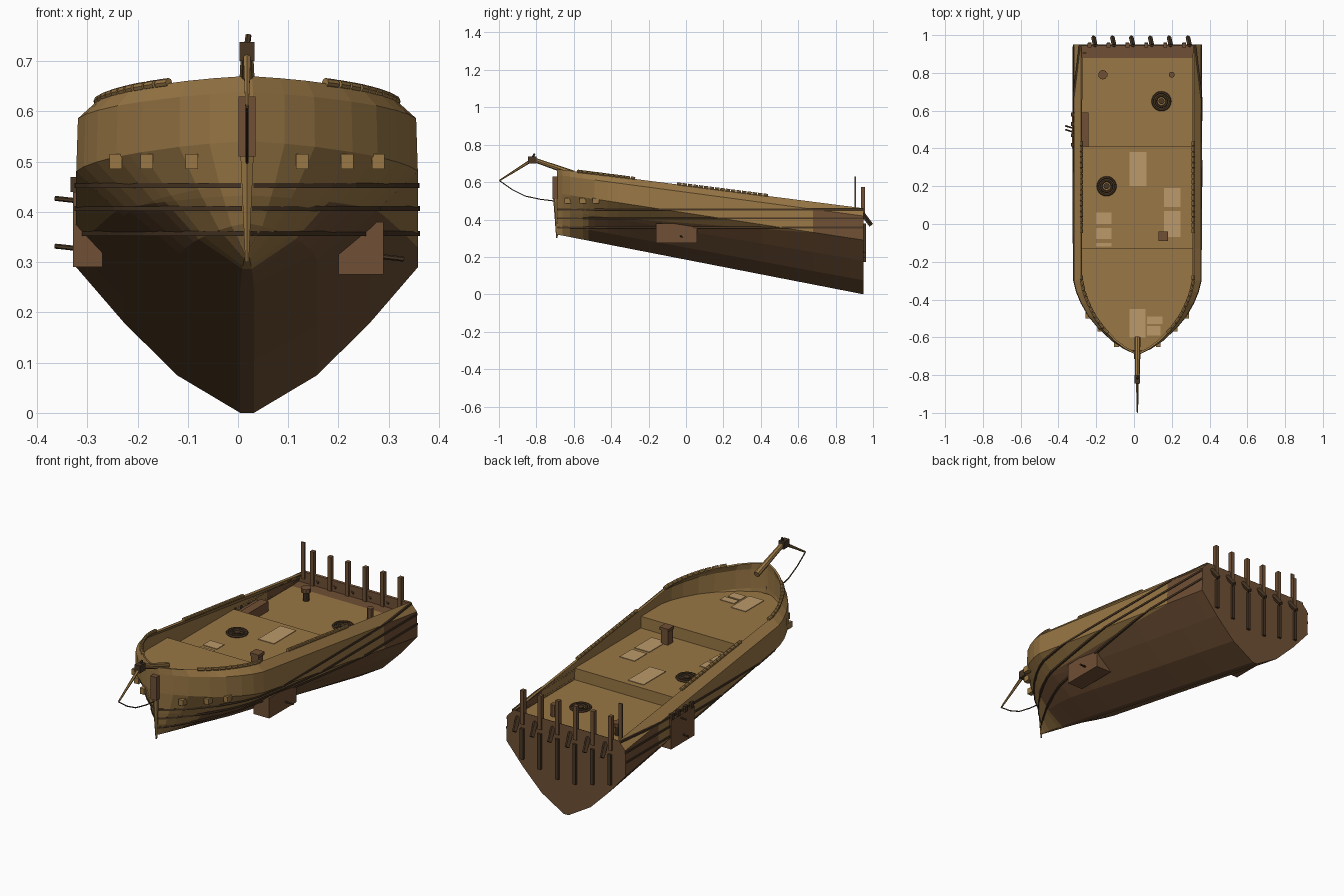
import bpy, bmesh, math
from mathutils import Vector

if "Cube" in bpy.data.objects:
    bpy.data.objects.remove(bpy.data.objects["Cube"])


def material(name, rgb):
    m = bpy.data.materials.new(name)
    m.use_nodes = True
    m.diffuse_color = (*rgb, 1)
    m.node_tree.nodes["Principled BSDF"].inputs["Base Color"].default_value = (*rgb, 1)
    return m


TAN = material("tan planks", (0.32, 0.185, 0.06))
BROWN = material("brown timber", (0.162, 0.08, 0.035))
DARK = material("dark fittings", (0.065, 0.037, 0.018))
PALE = material("pale planks", (0.5, 0.32, 0.145))
CX = 0.018          # centreline of the hull
BOW, STERN = -0.69, 0.95

# Plan outline (y, half width) and section shape (height share, width share)
PLAN = [(BOW, 0.012), (-0.66, 0.075), (-0.62, 0.135), (-0.55, 0.21), (-0.49, 0.26), (-0.42, 0.30),
        (-0.36, 0.325), (-0.3, 0.34), (-0.13, 0.34), (0.41, 0.34), (0.88, 0.34), (STERN, 0.34)]
SECTION = [(0, 0.04), (0.163, 0.41), (0.39, 0.72), (0.63, 1), (0.91, 0.99), (1, 0.88)]


def lerp_table(table, t):
    for (a, u), (b, v) in zip(table, table[1:]):
        if t <= b:
            return u + (v - u) * (t - a) / (b - a)
    return table[-1][1]


def rail_z(y):
    return 0.67 - 0.128 * (y - BOW)


def keel_z(y):
    return 0.195 * (STERN - y)


def half_width(y, z):
    f = (z - keel_z(y)) / (rail_z(y) - keel_z(y))
    return lerp_table(PLAN, y) * lerp_table(SECTION, min(max(f, 0), 1))


def finish(bm, name, mats):
    me = bpy.data.meshes.new(name)
    bm.to_mesh(me)
    bm.free()
    for m in mats:
        me.materials.append(m)
    ob = bpy.data.objects.new(name, me)
    bpy.context.collection.objects.link(ob)
    return ob


def grid(bm, rows):
    verts = [[bm.verts.new(p) for p in row] for row in rows]
    for r, s in zip(verts, verts[1:]):
        for i in range(len(r) - 1):
            bm.faces.new((r[i], r[i + 1], s[i + 1], s[i]))
    return verts


def box(name, x, y, z, mat):
    bm = bmesh.new()
    bmesh.ops.create_cube(bm, size=1)
    for v in bm.verts:
        v.co = [lo + (c + 0.5) * (hi - lo) for c, (lo, hi) in zip(v.co, (x, y, z))]
    return finish(bm, name, [mat])


def rod(name, a, b, r, mat, sides=8, r2=None):
    a, b = Vector(a), Vector(b)
    bm = bmesh.new()
    bmesh.ops.create_cone(bm, cap_ends=True, segments=sides, radius1=r,
                          radius2=r if r2 is None else r2, depth=(b - a).length)
    ob = finish(bm, name, [mat])
    ob.location = (a + b) / 2
    ob.rotation_euler = (b - a).to_track_quat('Z', 'Y').to_euler()
    return ob


# Hull shell with a flat transom
bm = bmesh.new()
rows = []
for y, w in PLAN:
    k, h = keel_z(y), rail_z(y) - keel_z(y)
    side = [(w * s, k + h * f) for f, s in SECTION]
    rows.append([(CX - x, y, z) for x, z in reversed(side)] + [(CX + x, y, z) for x, z in side])
verts = grid(bm, rows)
bm.faces.new(verts[-1])
bm.faces.new(verts[0])
for co, no in (((0, -0.52, 0.42), (0, 0.075, 1)), ((0, 0.68, 0), (0, 1, 0)), ((0, -0.52, 0), (0, 1, 0))):
    bmesh.ops.bisect_plane(bm, geom=bm.verts[:] + bm.edges[:] + bm.faces[:], plane_co=co, plane_no=no)
bmesh.ops.recalc_face_normals(bm, faces=bm.faces[:])
for f in bm.faces:
    c = f.calc_center_median()
    low = c.z < 0.42 - 0.075 * (c.y + 0.52)
    aft = c.y > 0.68 and c.z < rail_z(c.y) - 0.03
    f.material_index = int(c.y > -0.52 and (low or aft))
hull = finish(bm, "hull", [TAN, BROWN])
thick = hull.modifiers.new("planking", 'SOLIDIFY')
thick.thickness = 0.01
thick.offset = -1

# Three stepped decks, each with a riser on its aft edge
for name, y0, y1, z in (("fore_deck", -0.67, -0.13, 0.52), ("main_deck", -0.13, 0.41, 0.46),
                        ("aft_deck", 0.41, 0.945, 0.40)):
    ys = [y0] + [y for y, _ in PLAN if y0 < y < y1] + [y1]
    path = [(y, z) for y in ys] + [(y1, z - 0.065)]
    bm = bmesh.new()
    grid(bm, [[(CX - half_width(y, h) + 0.004, y, h), (CX + half_width(y, h) - 0.004, y, h)]
              for y, h in path])
    for f in bm.faces:
        f.material_index = int(f.calc_center_median().y > 0.88)
    bmesh.ops.recalc_face_normals(bm, faces=bm.faces[:])
    if bm.faces[0:1] and next(iter(bm.faces)).normal.z < 0:
        bmesh.ops.reverse_faces(bm, faces=bm.faces[:])
    finish(bm, name, [TAN, BROWN])

# Level wales around the hull
for z in (0.357, 0.407, 0.453):
    for s in (-1, 1):
        bm = bmesh.new()
        ys = [y for y, _ in PLAN] + [0.05, 0.2, 0.55, 0.7]
        rows = []
        for y in sorted(ys):
            w, h = half_width(y, z), 0.005
            rows.append([(CX + s * (w + d), y, z + e) for d, e in
                         ((-0.01, -h), (0.004, -h), (0.004, h), (-0.01, h))])
        grid(bm, rows)
        bmesh.ops.recalc_face_normals(bm, faces=bm.faces[:])
        finish(bm, "wale", [DARK])

# Segmented rope rails on the gunwales, and ledges on the bow
for s in (-1, 1):
    for y0, y1 in ((-0.58, -0.27), (-0.05, 0.44)):
        n = int((y1 - y0) / 0.028)
        for i in range(n):
            ends = []
            for t in (i + 0.08, i + 0.92):
                y = y0 + (y1 - y0) * t / n
                ends.append((CX + s * (half_width(y, rail_z(y)) - 0.003), y, rail_z(y) + 0.002))
            rod("rail_segment", *ends, 0.009, TAN)
    for y in (-0.63, -0.55, -0.48):
        w = CX + s * (half_width(y, 0.5) - 0.01)
        box("bow_ledge", sorted((w, w + s * 0.025)), (y - 0.02, y + 0.015), (0.485, 0.515), TAN)

# Stem, bowsprit and its stay
rod("stem_post", (CX, BOW, 0.3), (CX, BOW - 0.006, 0.55), 0.004, TAN, 6, 0.017)
box("stem_block", (CX - 0.017, CX + 0.017), (-0.715, -0.685), (0.51, 0.63), BROWN)
rod("bowsprit", (CX, -0.6, 0.645), (CX, -0.82, 0.722), 0.016, TAN, 8, 0.012)
box("bowsprit_cap", (CX - 0.015, CX + 0.015), (-0.845, -0.8), (0.7, 0.738), DARK)
rod("cap_spike", (CX, -0.82, 0.73), (CX + 0.003, -0.81, 0.752), 0.006, DARK, 6)
rod("jib_boom", (CX, -0.82, 0.72), (CX, -0.995, 0.61), 0.009, TAN, 6, 0.004)
stay = [(-0.998, 0.608), (-0.93, 0.56), (-0.86, 0.525), (-0.78, 0.508), (-0.69, 0.497)]
for (ya, za), (yb, zb) in zip(stay, stay[1:]):
    rod("stay", (CX, ya, za), (CX, yb, zb), 0.003, DARK, 5)

# Stern posts, brackets and transom ribs
for i in range(6):
    x = -0.235 + i * 0.1
    box("stern_post", (x - 0.01, x + 0.01), (0.935, 0.957), (0.4, 0.575), BROWN)
    rod("stern_bracket", (x + 0.03, 0.945, 0.43), (x + 0.02, 0.99, 0.37), 0.012, DARK, 4)
    drop = 0.16 + 0.25 * abs(x - CX)
    box("transom_rib", (x - 0.009, x + 0.009), (0.945, 0.962), (drop, 0.38), DARK)
box("lookout_board", (-0.272, -0.252), (0.902, 0.908), (0.44, 0.63), BROWN)

# Side boxes hung on the hull, with short rods
box("left_side_box", (0.2, 0.29), (-0.16, 0.06), (0.275, 0.38), BROWN)
rod("left_box_rod", (0.28, -0.03, 0.312), (0.33, -0.02, 0.306), 0.005, DARK, 6)
box("right_side_box", (-0.328, -0.27), (0.4, 0.59), (0.29, 0.44), BROWN)
for y, z in ((0.52, 0.425), (0.5, 0.33)):
    rod("right_box_rod", (-0.3, y - 0.02, z - 0.005), (-0.364, y, z + 0.002), 0.005, DARK, 6)
for y in (0.42, 0.47, 0.53, 0.58):
    box("right_cleat", (-0.333, -0.31), (y - 0.01, y + 0.01), (0.44, 0.47), DARK)
box("deck_locker", (-0.285, -0.24), (0.41, 0.59), (0.4, 0.45), BROWN)

# Mast rings: nested hoops around a plug
for x, y, z in ((0.145, 0.65, 0.4), (-0.145, 0.2, 0.46)):
    for r in (0.046, 0.029):
        bpy.ops.mesh.primitive_torus_add(location=(x, y, z + 0.004), major_radius=r, minor_radius=0.007,
                                         major_segments=20, minor_segments=6)
        bpy.context.object.name = "mast_ring"
        bpy.context.object.data.materials.append(DARK)
    rod("mast_plug", (x, y, z), (x, y, z + 0.008), 0.016, DARK, 12)

# Deck posts
box("bitt", (0.135, 0.175), (-0.085, -0.045), (0.46, 0.53), BROWN)
box("bitt_cap", (0.13, 0.18), (-0.09, -0.04), (0.53, 0.545), BROWN)
rod("capstan", (-0.165, 0.79, 0.4), (-0.165, 0.79, 0.46), 0.016, DARK, 10)
rod("capstan_head", (-0.165, 0.79, 0.445), (-0.165, 0.79, 0.465), 0.025, BROWN, 10)
rod("small_post", (0.2, 0.79, 0.4), (0.2, 0.79, 0.46), 0.016, BROWN, 8)

# Pale plank patches on the decks
PATCHES = [(-0.025, 0.2, 0.09, 0.18, 0.46), (0.16, 0.09, 0.085, 0.1, 0.46), (0.16, -0.07, 0.085, 0.14, 0.46),
           (-0.2, 0, 0.08, 0.06, 0.46), (-0.2, -0.08, 0.08, 0.06, 0.46), (-0.2, -0.12, 0.08, 0.02, 0.46),
           (-0.025, -0.6, 0.085, 0.15, 0.52), (0.07, -0.53, 0.08, 0.04, 0.52), (0.07, -0.59, 0.07, 0.05, 0.52)]
for x, y, w, d, z in PATCHES:
    box("plank_patch", (x, x + w), (y, y + d), (z, z + 0.003), PALE)
